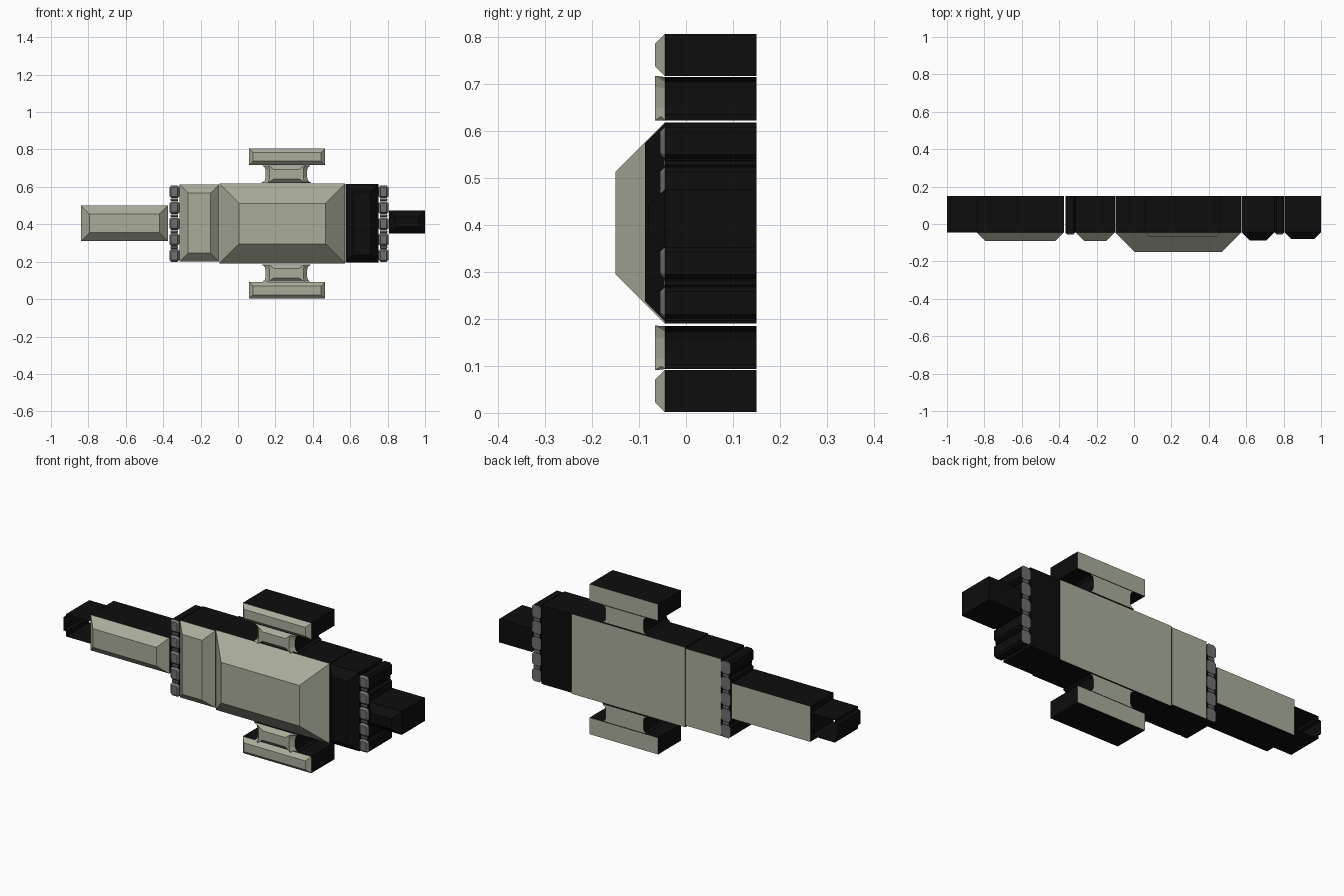
import bpy, bmesh

if "Cube" in bpy.data.objects:
    bpy.data.objects.remove(bpy.data.objects["Cube"])

WALL, BACK = -0.045, 0.15          # y of the wall's front rim and the flat back
MID_Z = 0.4035


def material(name, rgb):
    m = bpy.data.materials.new(name)
    m.diffuse_color = (*rgb, 1)
    m.use_nodes = True
    m.node_tree.nodes["Principled BSDF"].inputs["Base Color"].default_value = m.diffuse_color
    return m


OLIVE = material("olive_face", (0.40, 0.42, 0.33))
BLACK = material("black_side", (0.004, 0.004, 0.004))
GREY = material("grey_bolt", (0.16, 0.16, 0.16))


def plate(name, outlines, bevel, face_mat, caps=True):
    """Extrude x-z outlines (counter-clockwise) with a 45 degree chamfered front."""
    bm = bmesh.new()
    fronts = []
    for pts in outlines:
        f = [bm.verts.new((x, WALL, z)) for x, z in pts]
        b = [bm.verts.new((x, BACK, z)) for x, z in pts]
        n = len(pts)
        for i in range(n):
            j = (i + 1) % n
            bm.faces.new((f[i], b[i], b[j], f[j])).material_index = 1
        if caps:
            fronts.append(bm.faces.new(f))
            bm.faces.new(b[::-1])
    if fronts:
        bm.normal_update()
        bmesh.ops.inset_individual(bm, faces=fronts, thickness=bevel,
                                   depth=bevel, use_even_offset=True)
    me = bpy.data.meshes.new(name)
    bm.to_mesh(me)
    bm.free()
    me.materials.append(face_mat)
    me.materials.append(BLACK)
    ob = bpy.data.objects.new(name, me)
    bpy.context.collection.objects.link(ob)
    return ob


def rect(x0, x1, z0, z1):
    return [(x0, z0), (x1, z0), (x1, z1), (x0, z1)]


def flip(pts):
    """Mirror an outline top to bottom, keeping its winding."""
    return [(x, 2 * MID_Z - z) for x, z in reversed(pts)]


def octagon(cx, cz, w, h, c):
    return [(cx - w + c, cz - h), (cx + w - c, cz - h), (cx + w, cz - h + c),
            (cx + w, cz + h - c), (cx + w - c, cz + h), (cx - w + c, cz + h),
            (cx - w, cz + h - c), (cx - w, cz - h + c)]


# main body and end blocks
plate("main_body", [rect(-0.10, 0.573, 0.19, 0.617)], 0.105, OLIVE)
plate("left_collar", [rect(-0.312, -0.102, 0.2, 0.612)], 0.046, OLIVE)
plate("right_collar", [rect(0.575, 0.75, 0.195, 0.615)], 0.042, BLACK)

# shafts
plate("left_shaft", [rect(-0.84, -0.375, 0.31, 0.5)], 0.045, OLIVE)
plate("right_shaft", [rect(0.806, 1.0, 0.35, 0.475)], 0.036, BLACK)

# open-ended shaft tip: walls only
plate("left_shaft_tip", [[(-0.84, 0.345), (-0.985, 0.345), (-0.985, 0.37),
                          (-1.0, 0.375), (-1.0, 0.445), (-0.985, 0.45),
                          (-0.985, 0.465), (-0.84, 0.465)][::-1]],
      0, BLACK, caps=False)

# flanges and flared necks above and below
flange = rect(0.06, 0.465, 0.716, 0.805)
neck = [(0.125, 0.622), (0.39, 0.622), (0.374, 0.634), (0.37, 0.65),
        (0.37, 0.69), (0.374, 0.704), (0.387, 0.714),
        (0.13, 0.714), (0.143, 0.704), (0.147, 0.69), (0.147, 0.65),
        (0.143, 0.634)]
for side, fn in (("top", lambda p: p), ("bottom", flip)):
    plate(side + "_flange", [fn(flange)], 0.021, OLIVE)
    plate(side + "_neck", [fn(neck)], 0.021, OLIVE)

# bolt rows, with narrow washers between the bolts
for side, cx in (("left", -0.34), ("right", 0.778)):
    bolts = [octagon(cx, MID_Z + 0.085 * i, 0.027, 0.034, 0.01)
             for i in range(-2, 3)]
    washers = [octagon(cx, MID_Z + 0.085 * (i + 0.5), 0.02, 0.007, 0.003)
               for i in range(-2, 2)]
    plate(side + "_bolts", bolts, 0.01, GREY)
    plate(side + "_washers", washers, 0.003, GREY)
